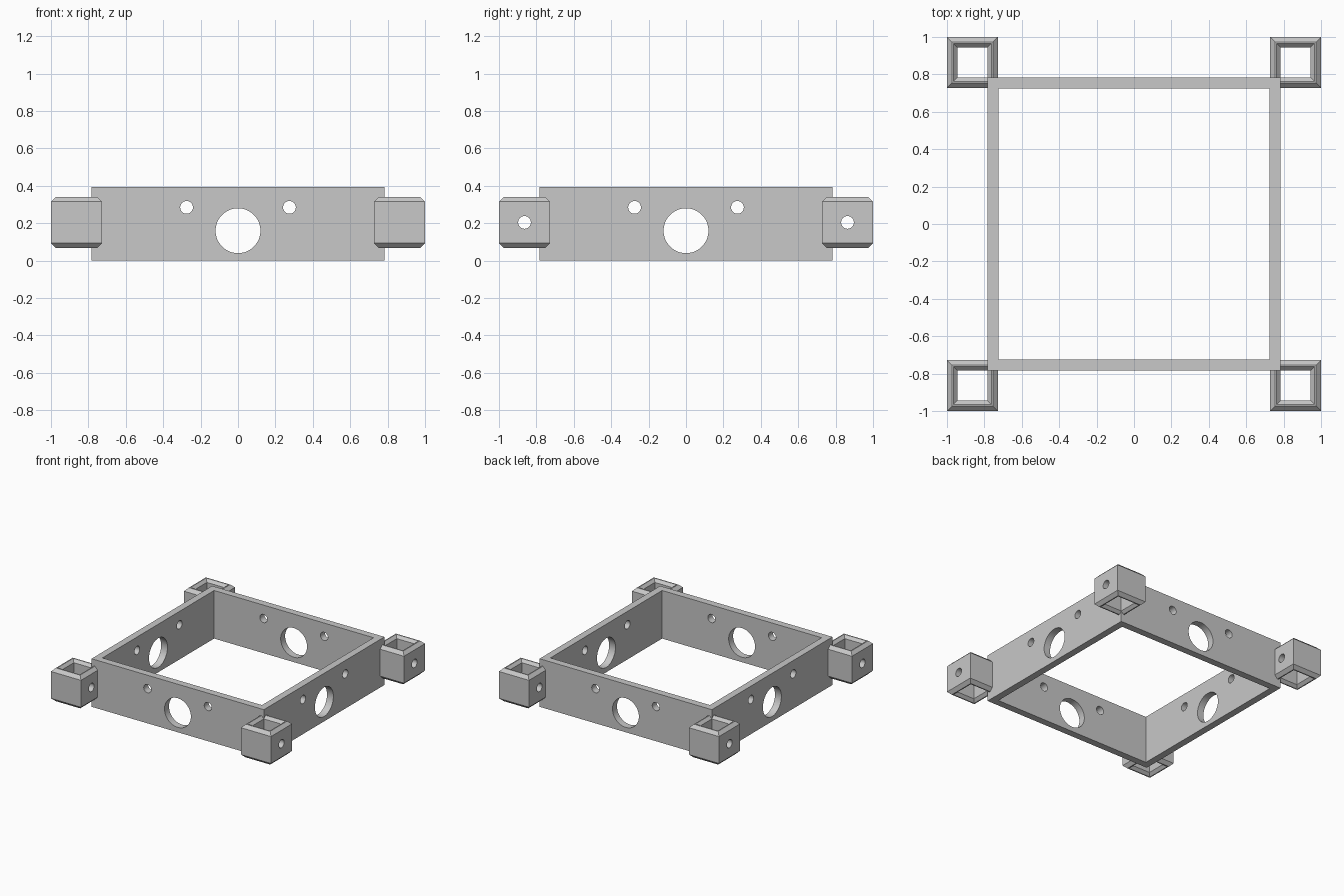
import bpy, bmesh, math
from mathutils import Matrix, Vector

cube = bpy.data.objects.get("Cube")
if cube:
    bpy.data.objects.remove(cube, do_unlink=True)

grey = bpy.data.materials.new("light_grey")
grey.use_nodes = True
grey.diffuse_color = (0.58, 0.58, 0.58, 1)
grey.node_tree.nodes["Principled BSDF"].inputs["Base Color"].default_value = (0.58, 0.58, 0.58, 1)


def finish(bm, name):
    bmesh.ops.recalc_face_normals(bm, faces=bm.faces)
    mesh = bpy.data.meshes.new(name)
    bm.to_mesh(mesh)
    bm.free()
    mesh.materials.append(grey)
    obj = bpy.data.objects.new(name, mesh)
    bpy.context.collection.objects.link(obj)
    return obj


def square_ring(name, profile, cx=0, cy=0):
    """Sweep a closed (half width, z) profile around a square."""
    bm = bmesh.new()
    corners = ((1, 1), (-1, 1), (-1, -1), (1, -1))
    rings = [[bm.verts.new((cx + sx * h, cy + sy * h, z)) for sx, sy in corners]
             for h, z in profile]
    for i, ring in enumerate(rings):
        nxt = rings[(i + 1) % len(rings)]
        for k in range(4):
            j = (k + 1) % 4
            bm.faces.new((ring[k], ring[j], nxt[j], nxt[k]))
    return finish(bm, name)


def drill(obj, holes):
    """Cut round holes given as (centre, axis, radius, length)."""
    bm = bmesh.new()
    for centre, axis, radius, length in holes:
        turn = Vector((0, 0, 1)).rotation_difference(Vector(axis)).to_matrix().to_4x4()
        bmesh.ops.create_cone(bm, cap_ends=True, segments=48, radius1=radius, radius2=radius,
                              depth=length, matrix=Matrix.Translation(centre) @ turn)
    cutter = finish(bm, "hole_cutter")
    cutter.hide_render = True
    mod = obj.modifiers.new("holes", 'BOOLEAN')
    mod.operation = 'DIFFERENCE'
    mod.solver = 'EXACT'
    mod.object = cutter
    bpy.ops.object.select_all(action='DESELECT')
    obj.select_set(True)
    bpy.context.view_layer.objects.active = obj
    bpy.ops.object.modifier_apply(modifier=mod.name)
    bpy.data.objects.remove(cutter, do_unlink=True)
    bpy.ops.object.shade_smooth_by_angle(angle=math.radians(30))


# Square frame with one large and two small holes in each wall
OUT, IN, TOP = 0.783, 0.725, 0.395
frame = square_ring("frame", [(OUT, 0), (OUT, TOP), (IN, TOP), (IN, 0)])
mid = (OUT + IN) / 2
holes = []
for side in (-1, 1):
    for along, z, r in ((0, 0.16, 0.12), (-0.275, 0.285, 0.034), (0.275, 0.285, 0.034)):
        holes.append(((along, side * mid, z), (0, 1, 0), r, 0.2))
        holes.append(((side * mid, along, z), (1, 0, 0), r, 0.2))
drill(frame, holes)

# Hollow corner sockets with bevelled rims and a cross hole through the side walls
C, H, BORE = 0.8635, 0.1365, 0.0805
Z0, Z1, BEV, RIM = 0.068, 0.341, 0.026, 0.102
profile = [(H, Z0 + BEV), (H, Z1 - BEV), (H - BEV, Z1), (RIM, Z1),
           (BORE, Z1 - 0.022), (BORE, Z0 + 0.022), (RIM, Z0), (H - BEV, Z0)]
for sx, xname in ((1, "left"), (-1, "right")):
    for sy, yname in ((-1, "front"), (1, "back")):
        socket = square_ring(f"{yname}_{xname}_socket", profile, sx * C, sy * C)
        drill(socket, [((sx * C, sy * C, (Z0 + Z1) / 2), (1, 0, 0), 0.034, 0.4)])
